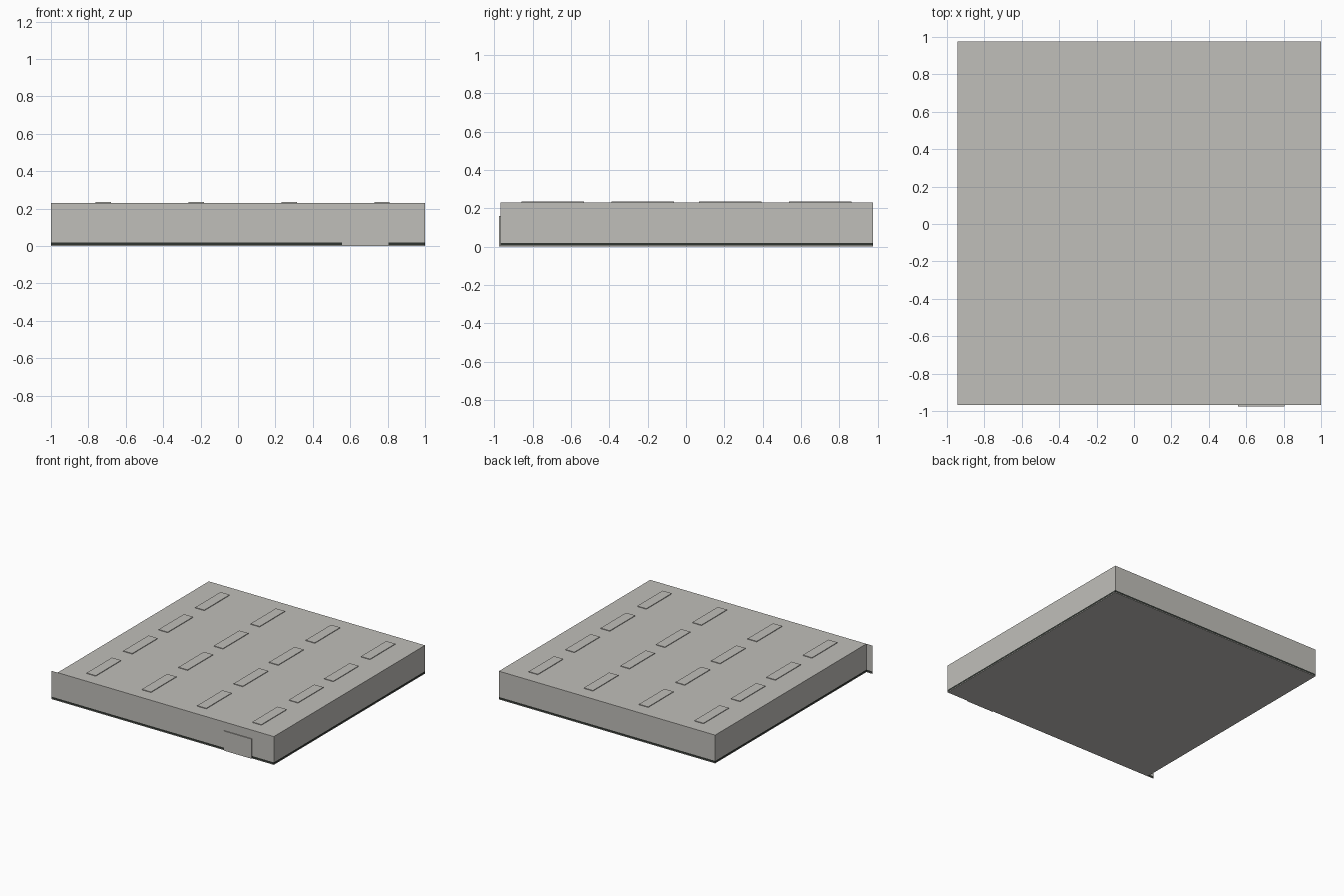
import bpy, bmesh

if "Cube" in bpy.data.objects:
    bpy.data.objects.remove(bpy.data.objects["Cube"])


def material(name, rgb):
    m = bpy.data.materials.new(name)
    m.diffuse_color = (*rgb, 1)
    m.use_nodes = True
    m.node_tree.nodes["Principled BSDF"].inputs["Base Color"].default_value = m.diffuse_color
    return m


grey = material("warm grey cladding", (0.53, 0.52, 0.49))
dark = material("dark plinth", (0.03, 0.035, 0.03))

LEFT, RIGHT, FRONT, BACK = -0.945, 1.0, -0.968, 0.975
ROOF, BAND_LOW, BAND_TOP = 0.23, 0.005, 0.02


def finish(name, bm, mats):
    me = bpy.data.meshes.new(name)
    bm.to_mesh(me)
    bm.free()
    for m in mats:
        me.materials.append(m)
    ob = bpy.data.objects.new(name, me)
    bpy.context.collection.objects.link(ob)
    return ob


def box(name, lo, hi, mats):
    bm = bmesh.new()
    bmesh.ops.create_cube(bm, size=1)
    for v in bm.verts:
        v.co = [hi[i] if v.co[i] > 0 else lo[i] for i in range(3)]
    return finish(name, bm, mats)


def paint_band(ob):
    # cut the walls at the plinth heights and darken the strip between them
    bm = bmesh.new()
    bm.from_mesh(ob.data)
    for z in (BAND_LOW, BAND_TOP):
        bmesh.ops.bisect_plane(bm, geom=bm.verts[:] + bm.edges[:] + bm.faces[:],
                               plane_co=(0, 0, z), plane_no=(0, 0, 1))
    for f in bm.faces:
        z = f.calc_center_median().z
        if abs(f.normal.z) < 0.5 and BAND_LOW < z < BAND_TOP:
            f.material_index = 1
    bm.to_mesh(ob.data)
    bm.free()


# Main hall
hall = box("hall", (LEFT, FRONT, 0), (RIGHT, BACK, ROOF), [grey, dark])
paint_band(hall)

# Thin front wall continuing past the left corner
bm = bmesh.new()
bm.faces.new([bm.verts.new(p) for p in ((-1, FRONT, 0), (LEFT, FRONT, 0),
                                        (LEFT, FRONT, ROOF), (-1, FRONT, ROOF))])
bm.normal_update()
wing = finish("wing_wall", bm, [grey, dark])
paint_band(wing)

# Loading door on the front
box("front_door", (0.555, -0.975, 0), (0.805, FRONT, 0.16), [grey])

# Grid of low roof lights
for i, x in enumerate((-0.72, -0.223, 0.274, 0.77)):
    for j, y in enumerate((-0.695, -0.225, 0.23, 0.70)):
        box(f"roof_light_{i}_{j}", (x - 0.041, y - 0.163, ROOF),
            (x + 0.041, y + 0.163, ROOF + 0.005), [grey])
